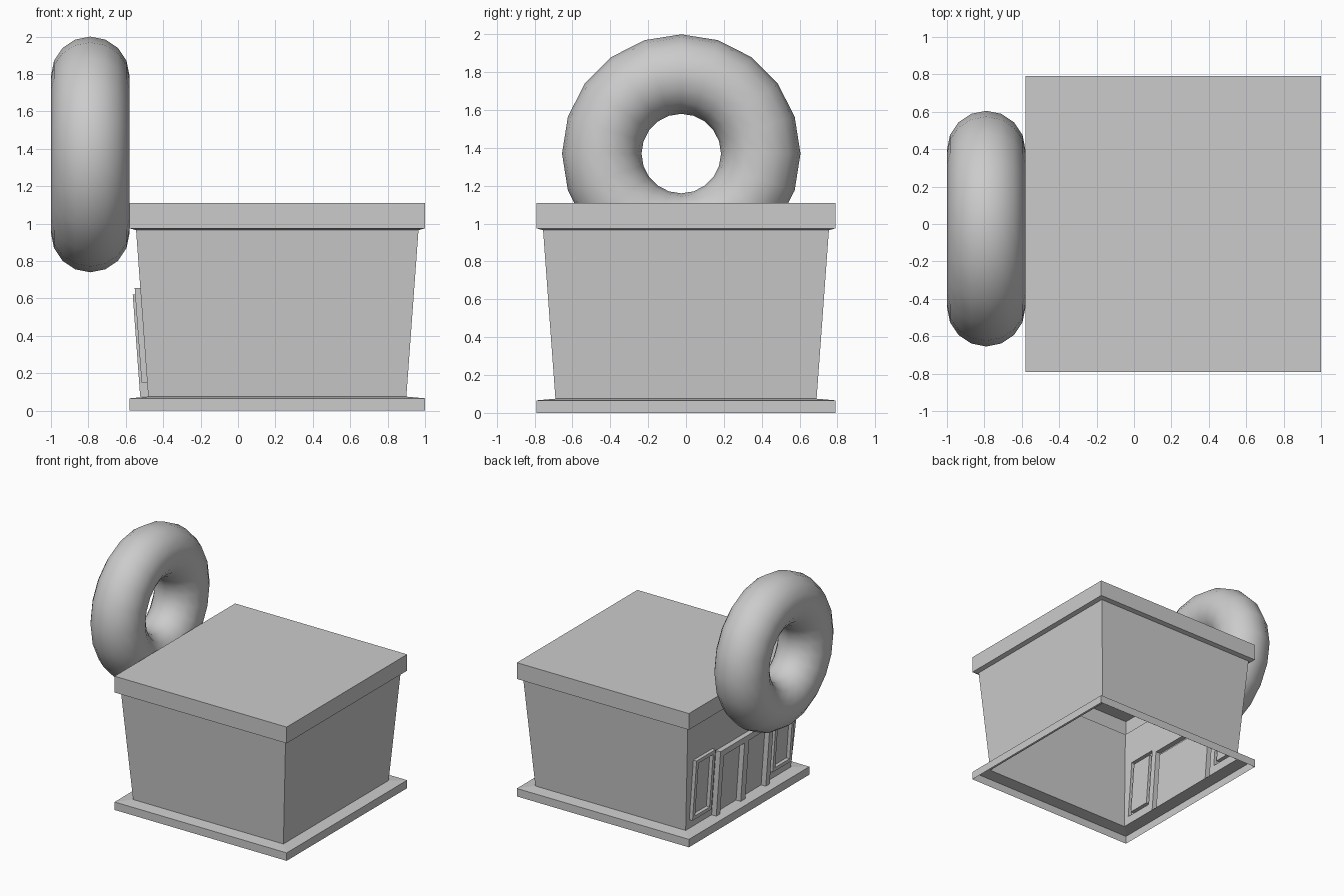
import bpy, bmesh
from math import pi, radians

if "Cube" in bpy.data.objects:
    bpy.data.objects.remove(bpy.data.objects["Cube"])

CX = 0.21  # centre of the building in x


def make_object(name, bm):
    mesh = bpy.data.meshes.new(name)
    bm.to_mesh(mesh)
    bm.free()
    ob = bpy.data.objects.new(name, mesh)
    bpy.context.collection.objects.link(ob)
    return ob


# Building shell: square rings stacked from plinth to roof, open underneath
PROFILE = [(.79, 0), (.79, .066), (.69, .075), (.755, .965), (.79, .975), (.79, 1.11)]
WALL = 2  # profile segment forming the flared walls
bm = bmesh.new()
rings = [[bm.verts.new((CX + sx * h, sy * h, z))
          for sx, sy in ((-1, -1), (1, -1), (1, 1), (-1, 1))] for h, z in PROFILE]
for s, (lo, hi) in enumerate(zip(rings, rings[1:])):
    for i in range(4):
        if s == WALL and i == 3:
            continue  # the shop front is built separately
        j = (i + 1) % 4
        bm.faces.new((lo[i], lo[j], hi[j], hi[i]))
bm.faces.new(rings[-1])
make_object("building_shell", bm)


# Shop front: a sloped grid whose window and door frame cells are pushed out
def wall_half(z):
    return .69 + (z - .075) * .065 / .89


half = [.65, .62, .43, .40, .35, .30]
ys = [1] + half + [-y for y in reversed(half)] + [-1]
zs = [.075, .15, .18, .57, .62, .625, .655, .965]


def front_point(y, z):
    w = wall_half(z)
    return (CX - w, y * w if abs(y) == 1 else y, z)


def in_window_frame(y, z):
    y = abs(y)
    return (.40 < y < .65 and .15 < z < .655
            and not (.43 < y < .62 and .18 < z < .625))


def in_door_frame(y, z):
    y = abs(y)
    return y < .35 and z < .62 and not (y < .30 and z < .57)


bm = bmesh.new()
grid = [[bm.verts.new(front_point(y, z)) for y in ys] for z in zs]
frames = {.03: [], .043: []}
for r in range(len(zs) - 1):
    for c in range(len(ys) - 1):
        f = bm.faces.new((grid[r][c], grid[r][c + 1], grid[r + 1][c + 1], grid[r + 1][c]))
        y, z = (ys[c] + ys[c + 1]) / 2, (zs[r] + zs[r + 1]) / 2
        if in_window_frame(y, z):
            frames[.03].append(f)
        elif in_door_frame(y, z):
            frames[.043].append(f)
for depth, faces in frames.items():
    new = bmesh.ops.extrude_face_region(bm, geom=faces)["geom"]
    bmesh.ops.translate(bm, vec=(-depth, 0, 0),
                        verts=[g for g in new if isinstance(g, bmesh.types.BMVert)])
    old = [f for f in faces if f.is_valid]
    if old:
        bmesh.ops.delete(bm, geom=old, context='FACES_ONLY')
make_object("shop_front", bm)

# Post between the two door leaves, following the wall slope
bm = bmesh.new()
bmesh.ops.create_cube(bm, size=1)
for v in bm.verts:
    z = .075 if v.co.z < 0 else .57
    x = CX - wall_half(z) - (.043 if v.co.x < 0 else .001)
    v.co = (x, .03 if v.co.y > 0 else -.03, z)
make_object("door_centre_post", bm)

# Large ring sign
bpy.ops.mesh.primitive_torus_add(location=(-.79, -.025, 1.37), rotation=(0, pi / 2, 0),
                                 major_radius=.42, minor_radius=.21,
                                 major_segments=20, minor_segments=16)
bpy.context.object.name = "ring_sign"
bpy.ops.object.shade_smooth_by_angle(angle=radians(40))
